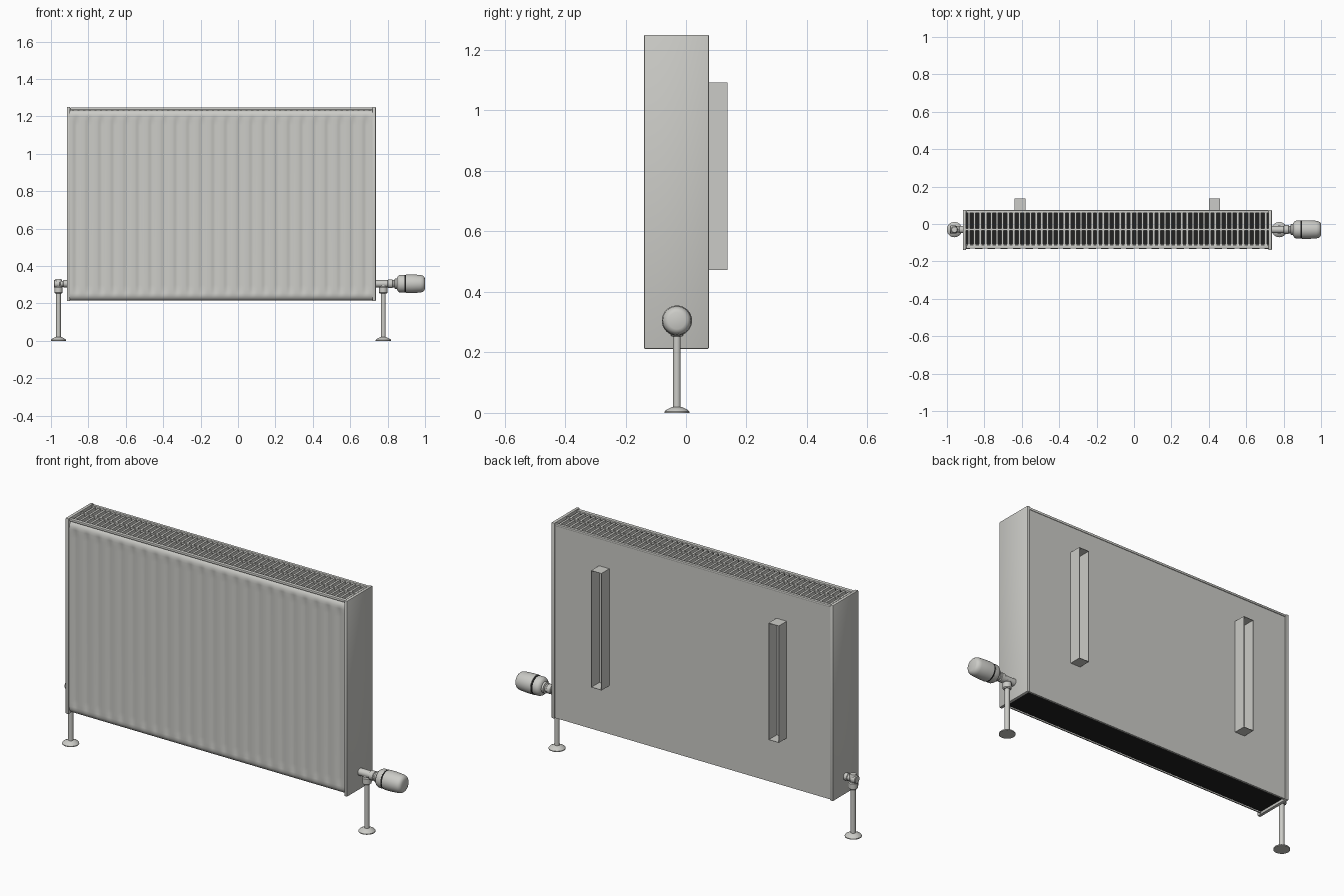
import bpy, bmesh, math
from mathutils import Vector

cube = bpy.data.objects.get("Cube")
if cube:
    bpy.data.objects.remove(cube, do_unlink=True)


def material(name, rgb):
    m = bpy.data.materials.new(name)
    m.use_nodes = True
    m.diffuse_color = (*rgb, 1)
    m.node_tree.nodes["Principled BSDF"].inputs["Base Color"].default_value = (*rgb, 1)
    return m


ENAMEL = material("warm white enamel", (0.60, 0.60, 0.57))
BLACK = material("black", (0.015, 0.015, 0.015))


def finish(name, bm, mat, smooth=False):
    bmesh.ops.recalc_face_normals(bm, faces=bm.faces)
    me = bpy.data.meshes.new(name)
    bm.to_mesh(me)
    bm.free()
    ob = bpy.data.objects.new(name, me)
    bpy.context.collection.objects.link(ob)
    me.materials.append(mat)
    if smooth:
        bpy.ops.object.select_all(action='DESELECT')
        ob.select_set(True)
        bpy.context.view_layer.objects.active = ob
        bpy.ops.object.shade_smooth_by_angle(angle=math.radians(35))
    return ob


def add_box(bm, x, y, z):
    """Add a box given by (min, max) pairs."""
    v = bmesh.ops.create_cube(bm, size=1)["verts"]
    for p in v:
        p.co = [lo + (c + 0.5) * (hi - lo) for c, (lo, hi) in zip(p.co, (x, y, z))]


def box(name, x, y, z, mat=ENAMEL, bevel=0):
    bm = bmesh.new()
    add_box(bm, x, y, z)
    if bevel:
        bmesh.ops.bevel(bm, geom=bm.edges[:], offset=bevel, segments=2,
                        profile=0.5, affect='EDGES')
    return finish(name, bm, mat, bevel > 0)


def lathe(name, profile, origin, axis='Z', mat=ENAMEL, sides=32):
    """Revolve (radius, distance) pairs about an axis through origin."""
    bm = bmesh.new()
    rings = []
    for r, h in profile:
        ring = []
        for i in range(sides):
            a = math.tau * i / sides
            u, w = r * math.cos(a), r * math.sin(a)
            off = Vector((u, w, h)) if axis == 'Z' else Vector((h, u, w))
            ring.append(bm.verts.new(Vector(origin) + off))
        rings.append(ring)
    for a, b in zip(rings, rings[1:]):
        for i in range(sides):
            j = (i + 1) % sides
            bm.faces.new((a[i], a[j], b[j], b[i]))
    bm.faces.new(rings[0])
    bm.faces.new(rings[-1])
    return finish(name, bm, mat, True)


X0, X1 = -0.915, 0.737          # outer faces of the casing
IN0, IN1 = X0 + 0.018, X1 - 0.018
Z0, Z1 = 0.212, 1.25
AXIS_Y = -0.03                  # pipe centre line
PIPE_Z = 0.305

# Casing: side covers, back sheet, dark core
box("right_side_cover", (X0, IN0), (-0.139, 0.076), (Z0, Z1), bevel=0.004)
box("left_side_cover", (IN1, X1), (-0.139, 0.076), (Z0, Z1), bevel=0.004)
box("back_panel", (IN0, IN1), (0.060, 0.071), (Z0 + 0.004, 1.236))
box("dark_core", (IN0, IN1), (-0.112, 0.061), (0.226, 1.215), BLACK)

# Ribbed front sheet with rolled top and bottom edges
RIBS, STEPS = 24, 8
GROOVE = (0, 0, 0.2, 0.8, 1, 0.8, 0.2, 0)
ROWS = [(0.216, -0.108, 0), (0.219, -0.118, 0), (0.228, -0.127, 0), (0.242, -0.132, 0),
        (0.255, -0.133, 0.4), (0.275, -0.133, 0.9), (0.30, -0.133, 1),
        (1.15, -0.133, 1), (1.175, -0.133, 0.9), (1.195, -0.133, 0.4),
        (1.208, -0.132, 0), (1.222, -0.127, 0), (1.231, -0.118, 0), (1.234, -0.108, 0)]
bm = bmesh.new()
n = RIBS * STEPS
grid = []
for z, y, amount in ROWS:
    grid.append([bm.verts.new((IN0 + (IN1 - IN0) * i / n,
                               y + 0.006 * amount * GROOVE[i % STEPS], z))
                 for i in range(n + 1)])
for a, b in zip(grid, grid[1:]):
    for i in range(n):
        bm.faces.new((a[i], a[i + 1], b[i + 1], b[i]))
finish("ribbed_front_panel", bm, ENAMEL, True)

# Top grille: rim rails, centre rail and cross slats
for label, y in (("front", (-0.132, -0.112)), ("back", (0.058, 0.074))):
    box(label + "_grille_rail", (IN0, IN1), y, (1.234, 1.247), bevel=0.003)
box("centre_grille_rail", (IN0, IN1), (AXIS_Y - 0.005, AXIS_Y + 0.005), (1.232, 1.244))
bm = bmesh.new()
SLATS = 54
for i in range(SLATS):
    x = IN0 + (IN1 - IN0) * (i + 0.5) / SLATS
    add_box(bm, (x - 0.006, x + 0.006), (-0.113, 0.059), (1.216, 1.241))
finish("grille_slats", bm, ENAMEL)

# Wall brackets: thin-walled boxes open towards the wall
T = 0.002
for label, x in (("right", -0.61), ("left", 0.43)):
    bm = bmesh.new()
    y, z = (0.071, 0.137), (0.472, 1.092)
    xa, xb = x - 0.03, x + 0.03
    add_box(bm, (xa, xa + T), y, z)
    add_box(bm, (xb - T, xb), y, z)
    add_box(bm, (xa + T, xb - T), y, (z[0], z[0] + T))
    add_box(bm, (xa + T, xb - T), y, (z[1] - T, z[1]))
    finish(label + "_wall_bracket", bm, ENAMEL)

# Supply pipes with floor collars and vertical fittings
for label, x in (("right", -0.96), ("left", 0.777)):
    lathe(label + "_pipe", [(0.0125, 0.004), (0.0125, 0.27)], (x, AXIS_Y, 0))
    lathe(label + "_floor_collar", [(0.041, 0), (0.041, 0.004), (0.037, 0.009),
                                    (0.026, 0.015), (0.018, 0.019), (0.013, 0.02)],
          (x, AXIS_Y, 0))
    lathe(label + "_compression_nut", [(0.017, 0.252), (0.022, 0.257), (0.022, 0.285),
                                       (0.018, 0.29)], (x, AXIS_Y, 0), sides=24)

# Lockshield elbow on the right
lathe("elbow_body", [(0.018, 0.285), (0.018, 0.325), (0.015, 0.331)], (-0.96, AXIS_Y, 0))
lathe("elbow_cap", [(0.018, -0.984), (0.021, -0.981), (0.021, -0.955), (0.016, -0.95),
                    (0.016, -0.935), (0.019, -0.932), (0.019, X0)],
      (0, AXIS_Y, PIPE_Z), 'X')

# Valve body and thermostatic head on the left
lathe("valve_body", [(0.019, X1), (0.019, 0.80), (0.024, 0.803), (0.024, 0.825),
                     (0.020, 0.828), (0.020, 0.836), (0.029, 0.839), (0.029, 0.853)],
      (0, AXIS_Y, PIPE_Z), 'X')
lathe("valve_stem", [(0.018, 0.28), (0.018, 0.31)], (0.777, AXIS_Y, 0))
lathe("head_base", [(0.032, 0.85), (0.044, 0.858), (0.048, 0.868), (0.048, 0.889)],
      (0, AXIS_Y, PIPE_Z), 'X')
lathe("head_ring", [(0.0475, 0.887), (0.0475, 0.901)], (0, AXIS_Y, PIPE_Z), 'X', BLACK)
lathe("head_knob", [(0.050, 0.899), (0.050, 0.93), (0.047, 0.975), (0.044, 0.988),
                    (0.037, 0.996), (0.028, 1.0)], (0, AXIS_Y, PIPE_Z), 'X')
